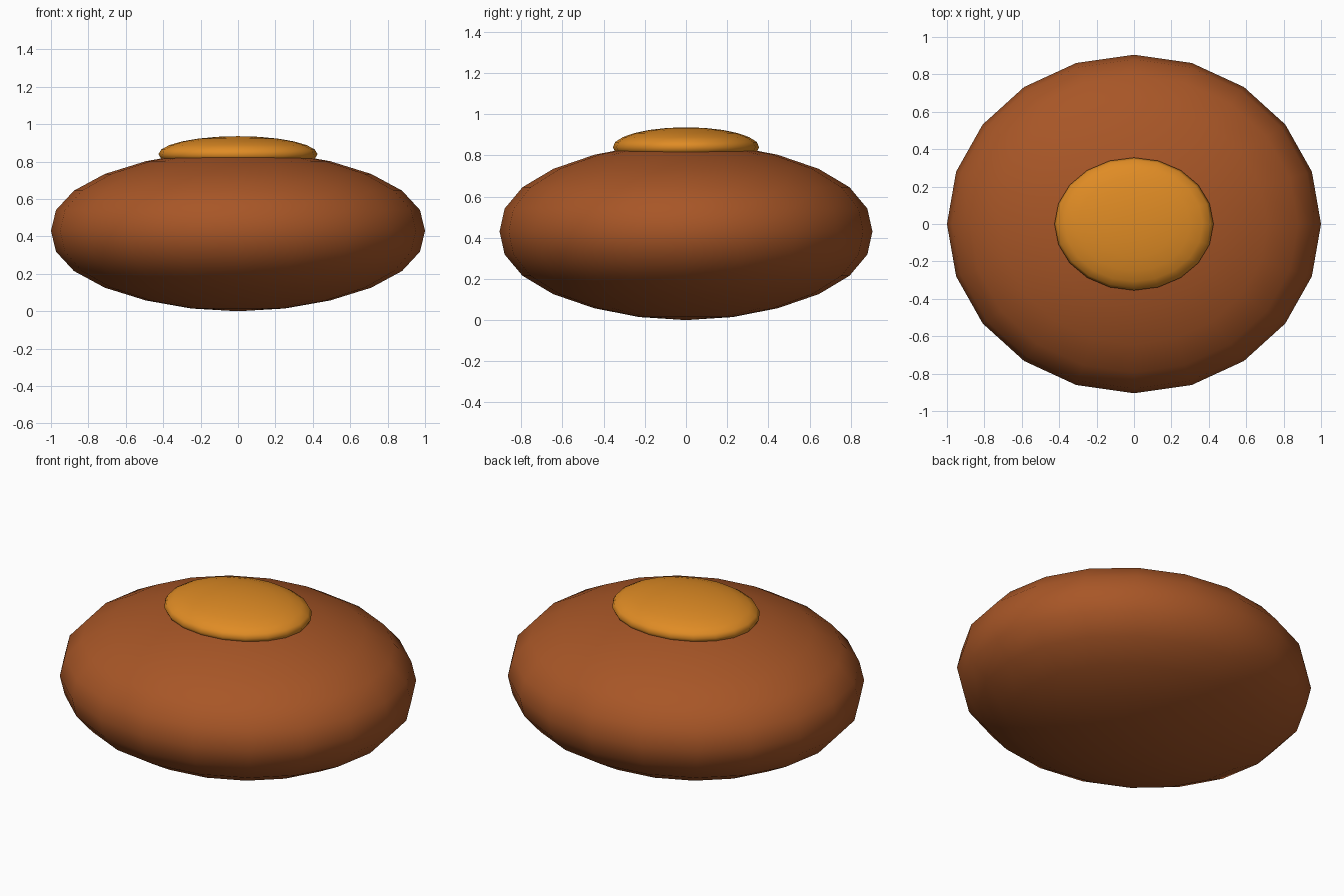
import bpy, bmesh, math

if "Cube" in bpy.data.objects:
    bpy.data.objects.remove(bpy.data.objects["Cube"])


def material(name, rgb):
    m = bpy.data.materials.new(name)
    m.diffuse_color = (*rgb, 1)
    m.use_nodes = True
    m.node_tree.nodes["Principled BSDF"].inputs["Base Color"].default_value = m.diffuse_color
    return m


def flattened_ball(name, radii, centre_z, mat, widths, segments=20):
    """Squashed ball; widths are relative ring widths from equator to pole."""
    rx, ry, rz = radii
    n = len(widths)
    bm = bmesh.new()
    rings = []
    for i in range(1 - n, n):
        w = widths[abs(i)]
        z = centre_z + rz * math.sin(math.radians(90 * i / n))
        rings.append([bm.verts.new((rx * w * math.cos(a), ry * w * math.sin(a), z))
                      for a in (math.tau * k / segments for k in range(segments))])
    bottom = bm.verts.new((0, 0, centre_z - rz))
    top = bm.verts.new((0, 0, centre_z + rz))
    for k in range(segments):
        j = (k + 1) % segments
        for lo, hi in zip(rings, rings[1:]):
            bm.faces.new((lo[k], lo[j], hi[j], hi[k]))
        bm.faces.new((bottom, rings[0][j], rings[0][k]))
        bm.faces.new((top, rings[-1][k], rings[-1][j]))
    for f in bm.faces:
        f.smooth = True
    me = bpy.data.meshes.new(name)
    bm.to_mesh(me)
    bm.free()
    me.materials.append(mat)
    ob = bpy.data.objects.new(name, me)
    bpy.context.collection.objects.link(ob)
    return ob


brown = material("baked brown", (0.39, 0.093, 0.02))
amber = material("amber", (0.74, 0.26, 0.018))

# Main rounded body
flattened_ball("body", (1.0, 0.905, 0.43), 0.43, brown,
               (1, 0.973, 0.877, 0.712, 0.492, 0.25))

# Filling sitting in the top
flattened_ball("filling", (0.425, 0.355, 0.096), 0.84, amber,
               [math.cos(math.radians(15 * i)) for i in range(6)])
